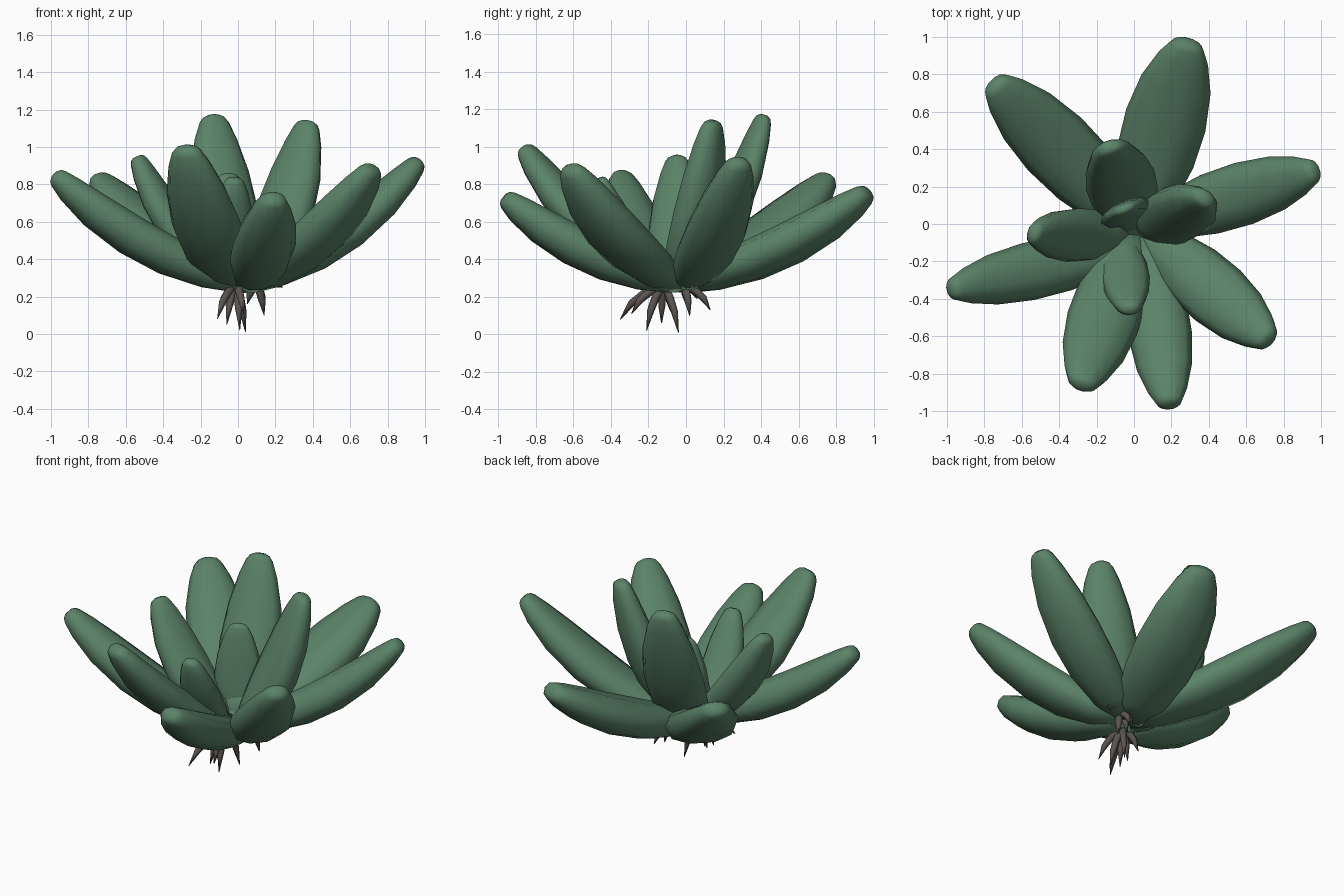
import bpy
import math
from mathutils import Matrix, Vector

cube = bpy.data.objects.get("Cube")
if cube:
    bpy.data.objects.remove(cube, do_unlink=True)


def make_material(name, color):
    mat = bpy.data.materials.new(name)
    mat.use_nodes = True
    mat.diffuse_color = color
    bsdf = mat.node_tree.nodes["Principled BSDF"]
    bsdf.inputs["Base Color"].default_value = color
    bsdf.inputs["Roughness"].default_value = 0.7
    return mat


GREEN = make_material("leaf green", (0.105, 0.225, 0.138, 1))
BROWN = make_material("root brown", (0.108, 0.092, 0.082, 1))


def bezier(a, b, c, t):
    """Point and direction on a quadratic curve."""
    point = a * (1 - t) ** 2 + b * 2 * t * (1 - t) + c * t * t
    return point, ((b - a) * (1 - t) + (c - b) * t).normalized()


def sweep(name, curve, stations, sides, width, depth_up, depth_down, mat, side):
    """Sweep a flattened section along a curve; stations hold (t, scale)."""
    verts, faces = [], []
    for t, scale in stations:
        point, tangent = bezier(*curve, t)
        across = (side - tangent * side.dot(tangent)).normalized()
        normal = across.cross(tangent).normalized()
        for i in range(sides):
            a = 2 * math.pi * i / sides
            depth = depth_up if math.sin(a) > 0 else depth_down
            rise = math.copysign(abs(math.sin(a)) ** 0.8, math.sin(a))
            verts.append(point + across * (width * scale * math.cos(a))
                         + normal * (depth * scale ** 0.8 * rise))
    for r in range(len(stations) - 1):
        for i in range(sides):
            j = (i + 1) % sides
            faces.append((r * sides + i, r * sides + j,
                          (r + 1) * sides + j, (r + 1) * sides + i))
    last = (len(stations) - 1) * sides
    faces.append(tuple(reversed(range(sides))))
    faces.append(tuple(range(last, last + sides)))
    mesh = bpy.data.meshes.new(name)
    mesh.from_pydata(verts, [], faces)
    mesh.materials.append(mat)
    obj = bpy.data.objects.new(name, mesh)
    bpy.context.collection.objects.link(obj)
    bpy.ops.object.select_all(action="DESELECT")
    bpy.context.view_layer.objects.active = obj
    obj.select_set(True)
    bpy.ops.object.shade_smooth_by_angle(angle=math.radians(88))


LEAF_OUTLINE = [(0, 0.46), (0.15, 0.74), (0.35, 0.96), (0.55, 1),
                (0.75, 0.87), (0.9, 0.62), (0.97, 0.43), (0.99, 0.32), (1, 0.16)]
HEART = Vector((0.04, -0.04, 0.28))


def leaf(name, tip, width, thickness, shift=(0, 0), turn=0):
    """A leaf from the heart to its tip; shift moves its foot, turn yaws its face."""
    tip = Vector(tip)
    foot = HEART + Vector((*shift, 0))
    flat = Vector((tip.x - foot.x, tip.y - foot.y, 0))
    start = foot + flat.normalized() * 0.02
    bend = start + flat * 0.55
    bend.z = start.z + (tip.z - start.z) * 0.27
    side = flat.normalized().cross(Vector((0, 0, 1)))
    side = Matrix.Rotation(math.radians(turn), 3, "Z") @ side
    sweep(name, (start, bend, tip), LEAF_OUTLINE, 10, width / 2,
          thickness * 0.48, thickness * 0.52, GREEN, side)


# Outer ring of spreading leaves
outer = [((0.29, 0.975, 0.765), 0.44, 0.23, (-0.04, 0)),
         ((-0.75, 0.755, 0.84), 0.40, 0.22, (0, 0)),
         ((0.97, 0.285, 0.93), 0.34, 0.21, (0, 0.03)),
         ((-0.98, -0.35, 0.855), 0.31, 0.22, (-0.02, -0.08)),
         ((0.72, -0.62, 0.895), 0.36, 0.22, (0.02, 0)),
         ((-0.28, -0.865, 1.0), 0.39, 0.21, (-0.05, -0.01)),
         ((0.19, -0.97, 0.735), 0.34, 0.22, (0.03, -0.02))]
for n, (tip, width, thickness, shift) in enumerate(outer):
    leaf(f"outer_leaf_{n + 1}", tip, width, thickness, shift)

# Upright middle leaves
middle = [((-0.13, 0.415, 1.17), 0.38, 0.18, (-0.03, 0), 0),
          ((0.375, 0.14, 1.14), 0.35, 0.20, (0.01, -0.02), 28),
          ((-0.54, -0.05, 0.95), 0.30, 0.18, (-0.06, -0.03), -20),
          ((-0.02, -0.46, 0.835), 0.26, 0.15, (-0.12, -0.02), 0)]
for n, (tip, width, thickness, shift, turn) in enumerate(middle):
    leaf(f"middle_leaf_{n + 1}", tip, width, thickness, shift, turn)

# Small bud leaf in the heart
leaf("heart_leaf", (-0.05, 0.08, 0.86), 0.29, 0.11, (-0.06, 0.05))

# Tapering roots in two tufts under the heart
ROOT_TAPER = [(0, 0.7), (0.3, 1), (0.6, 0.85), (1, 0.06)]
tufts = [((-0.01, -0.12, 0.27),
          [(-0.11, -0.35, 0.08), (-0.06, -0.20, 0.05), (0.01, -0.21, 0.02),
           (0.04, -0.04, 0.01), (-0.06, -0.13, 0.06), (0.03, -0.29, 0.11),
           (-0.1, -0.08, 0.12)]),
         ((0.1, -0.01, 0.27),
          [(0.14, 0.13, 0.13), (0.14, 0.02, 0.1), (0.06, 0.06, 0.19),
           (0.24, 0.04, 0.25), (0.05, 0, 0.16)])]
for k, (origin, tips) in enumerate(tufts):
    origin = Vector(origin)
    for n, tip in enumerate(tips):
        tip = Vector(tip)
        knee = origin.lerp(tip, 0.5) + Vector((tip.x - origin.x, tip.y - origin.y, 0.06)) * 0.3
        side = (tip - origin).cross(Vector((0.3, 0.9, 0.1))).normalized()
        sweep(f"root_{k + 1}_{n + 1}", (origin, knee, tip), ROOT_TAPER, 5,
              0.023, 0.023, 0.023, BROWN, side)
